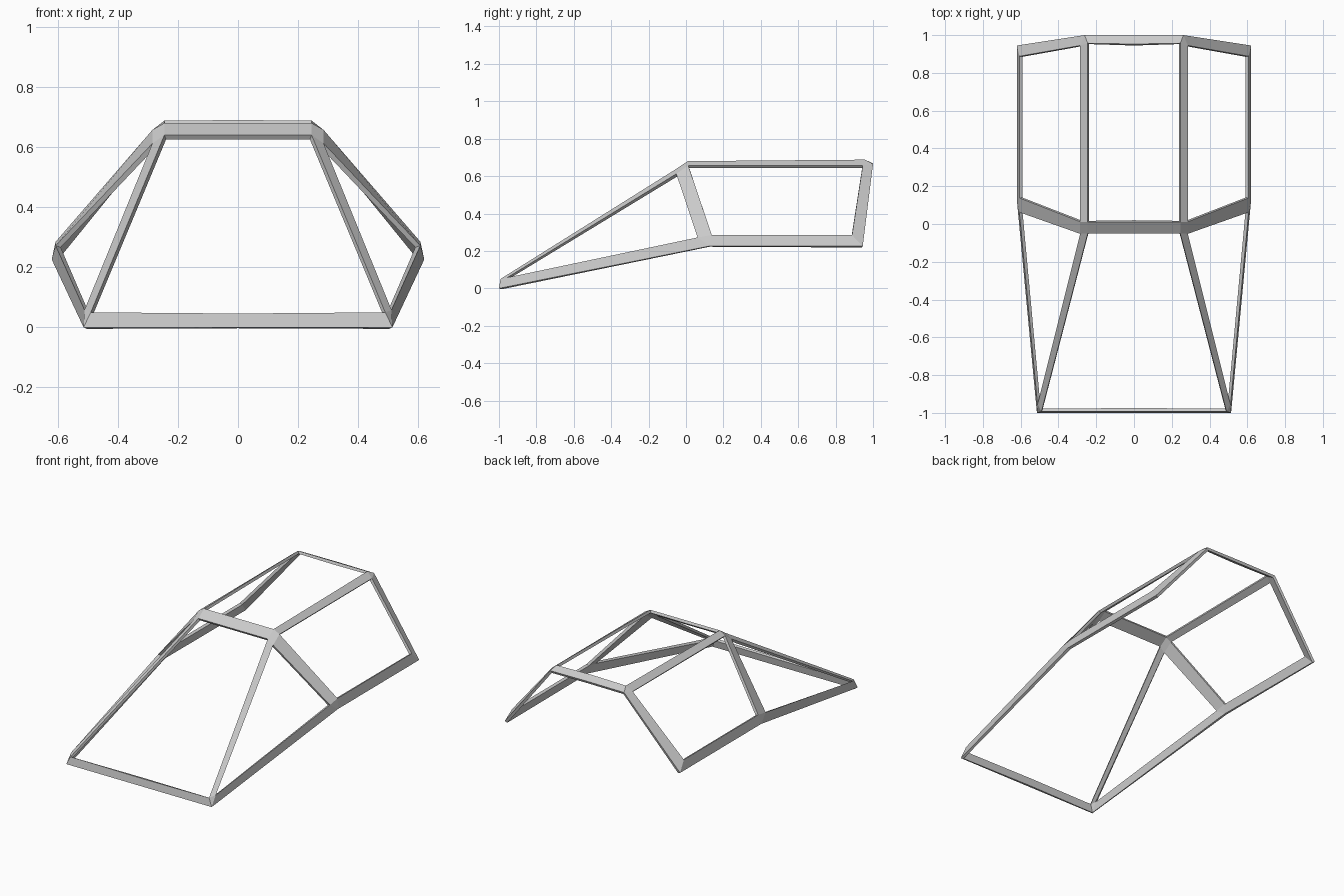
import bpy, bmesh
from mathutils import Vector

if "Cube" in bpy.data.objects:
    bpy.data.objects.remove(bpy.data.objects["Cube"])

# Corner points of the flat trim on the +x half (joints named by letter)
P = {
    # front bottom corner
    'f_low': (.514, -1, 0), 'f_in': (.49, -.992, .05), 'f_side': (.511, -.955, .058),
    # roof front corner
    'a_roof': (.245, .01, .68), 'a_out': (.285, .012, .657),
    'a_screen': (.245, -.05, .64), 'a_tri': (.285, -.052, .612),
    # roof rear corner
    'b_roof': (.245, .957, .688), 'b_out': (.285, .945, .657), 'b_rear': (.262, 1, .665),
    # side front joint
    'c_low': (.62, .125, .226), 'c_tri': (.607, .062, .272), 'c_top': (.607, .138, .285),
    # side rear corner
    'd_low': (.62, .945, .226), 'd_in': (.607, .888, .285),
    # centre line points
    'm_low': (0, -1, 0), 'm_in': (0, -.992, .046),
    'm_roof': (0, .01, .68), 'm_screen': (0, -.05, .64),
    'm_back': (0, .953, .69), 'm_rear': (0, 1, .667),
}

FACES = [
    'm_low f_low f_in m_in',                # front sill
    'f_low f_side f_in',                    # front corner
    'f_in f_side a_tri a_screen',           # front pillar
    'm_screen a_screen a_roof m_roof',      # front header
    'a_screen a_tri a_out a_roof',          # roof front corner
    'f_low c_low c_tri f_side',             # lower front rail
    'c_low c_top c_tri',                    # side joint
    'c_tri c_top a_out a_tri',              # middle pillar
    'c_low d_low d_in c_top',               # lower rear rail
    'd_low b_rear b_out d_in',              # rear pillar
    'a_out b_out b_roof a_roof',            # roof rail
    'b_out b_rear b_roof',                  # roof rear corner
    'm_back b_roof b_rear m_rear',          # rear header
]

bm = bmesh.new()
V = {k: bm.verts.new(co) for k, co in P.items()}
for f in FACES:
    bm.faces.new([V[k] for k in f.split()])
bmesh.ops.recalc_face_normals(bm, faces=bm.faces)
bm.normal_update()

# Outer skin must face away from the cabin
inside = Vector((0, .3, .1))
if sum((f.calc_center_median() - inside).dot(f.normal) * f.calc_area() for f in bm.faces) < 0:
    bmesh.ops.reverse_faces(bm, faces=bm.faces)

mesh = bpy.data.meshes.new('canopy_frame')
bm.to_mesh(mesh)
bm.free()
frame = bpy.data.objects.new('canopy_frame', mesh)
bpy.context.collection.objects.link(frame)

# Mirror to the left half and thicken inward
mir = frame.modifiers.new('mirror', 'MIRROR')
mir.use_axis[0] = True
sol = frame.modifiers.new('thickness', 'SOLIDIFY')
sol.thickness = .018
sol.offset = -1
